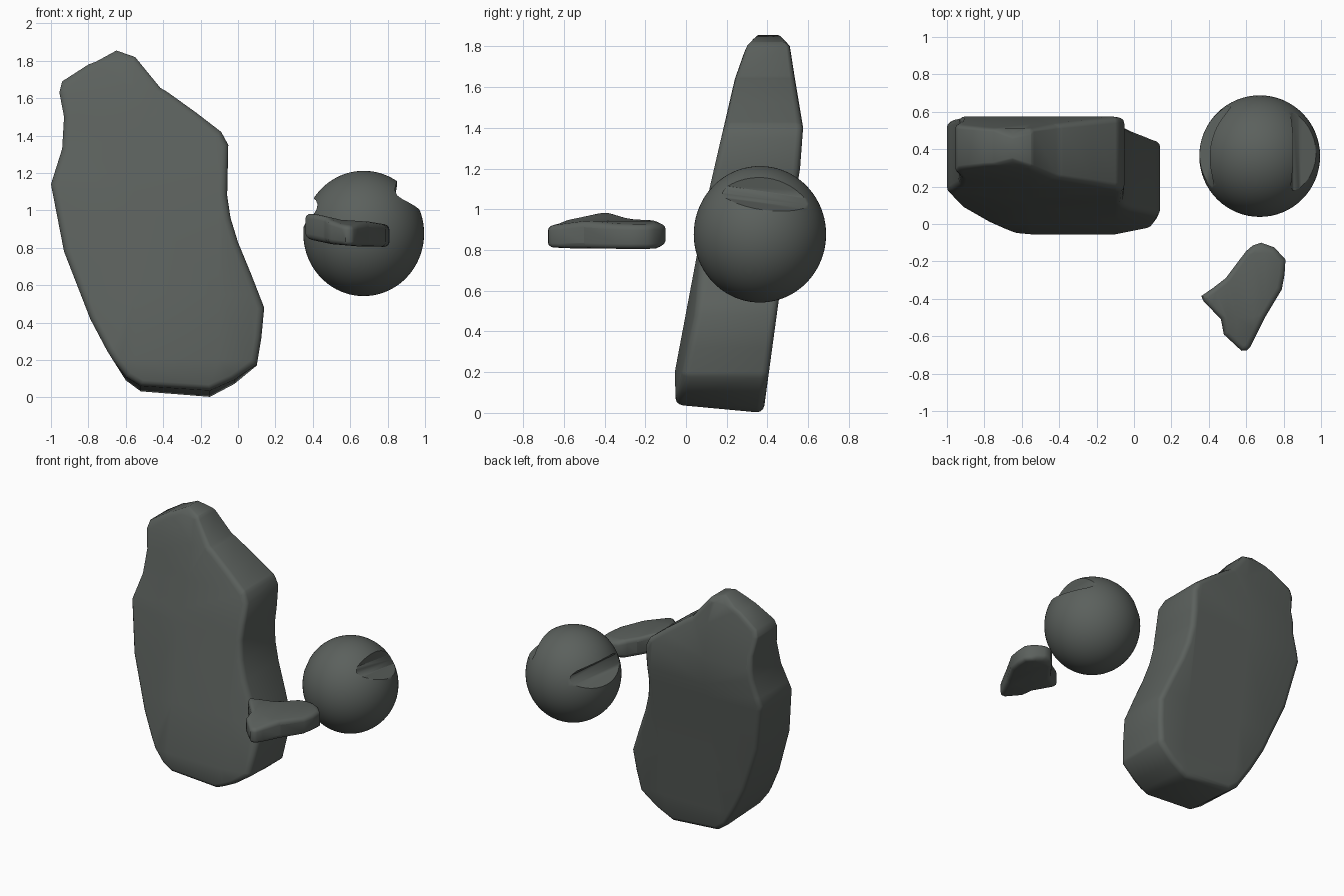
import bpy, bmesh, math
from mathutils import Vector

if "Cube" in bpy.data.objects:
    bpy.data.objects.remove(bpy.data.objects["Cube"])

stone = bpy.data.materials.new("dark_grey_stone")
stone.diffuse_color = (0.105, 0.118, 0.109, 1)
stone.use_nodes = True
stone.node_tree.nodes["Principled BSDF"].inputs["Base Color"].default_value = stone.diffuse_color


def lerp_table(table, v):
    """Piecewise linear lookup in [(key, value), ...]."""
    if v <= table[0][0]:
        return table[0][1]
    for (a, fa), (b, fb) in zip(table, table[1:]):
        if v <= b:
            return fa + (fb - fa) * (v - a) / (b - a)
    return table[-1][1]


def finish(bm, name, angle):
    bmesh.ops.recalc_face_normals(bm, faces=bm.faces)
    mesh = bpy.data.meshes.new(name)
    bm.to_mesh(mesh)
    bm.free()
    ob = bpy.data.objects.new(name, mesh)
    bpy.context.collection.objects.link(ob)
    mesh.materials.append(stone)
    bpy.ops.object.select_all(action='DESELECT')
    ob.select_set(True)
    bpy.context.view_layer.objects.active = ob
    bpy.ops.object.shade_smooth_by_angle(angle=math.radians(angle))
    return ob


def worn_slab(name, outline, depth, bevel, cuts, mapping):
    """Extrude an outline to a slab with worn rims, then bend it by mapping(u, v, t)."""
    bm = bmesh.new()
    base = bm.faces.new([bm.verts.new((u, v, 0)) for u, v in outline])
    ext = bmesh.ops.extrude_face_region(bm, geom=[base])["geom"]
    bmesh.ops.translate(bm, vec=(0, 0, depth),
                        verts=[g for g in ext if isinstance(g, bmesh.types.BMVert)])
    bmesh.ops.recalc_face_normals(bm, faces=bm.faces)
    rims = [e for e in bm.edges if abs(e.verts[0].co.z - e.verts[1].co.z) < 1e-5]
    bmesh.ops.bevel(bm, geom=rims, offset=bevel, segments=3, profile=0.5,
                    affect='EDGES', clamp_overlap=True)
    for axis, c in cuts:
        co, no = Vector((0, 0, 0)), Vector((0, 0, 0))
        co[axis], no[axis] = c, 1
        bmesh.ops.bisect_plane(bm, geom=bm.verts[:] + bm.edges[:] + bm.faces[:],
                               plane_co=co, plane_no=no)
    for v in bm.verts:
        v.co = mapping(v.co.x, v.co.y, v.co.z / depth)
    bmesh.ops.triangulate(bm, faces=[f for f in bm.faces if len(f.verts) > 4])
    return finish(bm, name, 45)


# Tall leaning slab
slab_outline = [
    (-.52, .03), (-.15, 0), (-.02, .07), (.10, .17), (.125, .32), (.14, .48), (.07, .66),
    (0, .83), (-.04, .96), (-.058, 1.08), (-.052, 1.35), (-.09, 1.42), (-.22, 1.52),
    (-.38, 1.635), (-.415, 1.655), (-.55, 1.82), (-.65, 1.855), (-.76, 1.795),
    (-.80, 1.78), (-.94, 1.69), (-.955, 1.63), (-.93, 1.50), (-.94, 1.33), (-1.0, 1.14),
    (-.93, .78), (-.79, .42), (-.70, .25), (-.60, .09)]
slab_front = [(0, -.05), (.2, -.055), (1.1, .115), (1.64, .24), (1.81, .30), (1.86, .34)]
slab_back = [(0, .38), (.55, .455), (1.2, .56), (1.4, .575), (1.64, .535), (1.8, .51), (1.86, .46)]


def slab_map(u, v, t):
    f, b = lerp_table(slab_front, v), lerp_table(slab_back, v)
    # the front turns back slightly at the left edge and the lower right
    f += .09 * max(0, -.55 - u) + .2 * max(0, u + .1) * min(1, max(0, 1.1 - v) * 2)
    v += .04 * (1 - t) * max(0, 1 - v / .2)
    return Vector((u, f + (b - f) * t, v))


worn_slab("tall_slab", slab_outline, .42, .035,
          [(1, c) for c in (.2, .55, 1.1, 1.2, 1.4, 1.64, 1.8)] + [(0, -.55), (0, -.1)],
          slab_map)

# Small flat stone
chip_outline = [
    (.36, -.385), (.425, -.34), (.49, -.29), (.55, -.21), (.60, -.145), (.635, -.115),
    (.68, -.10), (.75, -.125), (.81, -.19), (.805, -.27), (.79, -.35), (.70, -.50),
    (.62, -.66), (.605, -.675), (.575, -.678), (.48, -.59), (.465, -.51), (.37, -.41)]
chip_low = [(.36, .85), (.5, .82), (.64, .808), (.82, .805)]
chip_high = [(.36, .985), (.42, .98), (.55, .95), (.70, .94), (.82, .92)]


def chip_map(u, v, t):
    lo, hi = lerp_table(chip_low, u), lerp_table(chip_high, u)
    hi -= .03 * max(0, -v - .5) / .18 + .3 * max(0, v + .16)
    lo += .4 * max(0, v + .15)
    return Vector((u, v, lo + (hi - lo) * t))


worn_slab("small_flat_stone", chip_outline, .13, .035,
          [(0, c) for c in (.42, .5, .55, .64, .70)] + [(1, -.155), (1, -.5)], chip_map)

# Round boulder
bm = bmesh.new()
bmesh.ops.create_uvsphere(bm, u_segments=64, v_segments=40, radius=1)
for v in bm.verts:
    v.co = Vector((.672 + v.co.x * .323, .363 + v.co.y * .325, .877 + v.co.z * .335))
ball = finish(bm, "round_boulder", 40)

# Notches worn along both sides: (profile, rise along y, drift along y)
notches = {
    "right_notch_cutter": ([(.868, 1.25), (.85, 1.15), (.838, 1.09), (.85, 1.055), (.88, 1.035),
                            (.97, 1.0), (1.2, .90), (1.2, 1.25)], -.14, 0),
    "left_notch_cutter": ([(.2, 1.12), (.40, 1.068), (.44, 1.045), (.458, 1.02), (.455, .99),
                           (.43, .96), (.35, .91), (.2, .83)], -.08, .22)}
for name, (prof, rise, drift) in notches.items():
    bm = bmesh.new()
    ends = [[bm.verts.new((x + drift * (y - .363), y, z + rise * (y - .363))) for x, z in prof]
            for y in (-.2, .9)]
    n = len(prof)
    for i in range(n):
        j = (i + 1) % n
        bm.faces.new((ends[0][i], ends[0][j], ends[1][j], ends[1][i]))
    bm.faces.new(ends[0])
    bm.faces.new(ends[1][::-1])
    cutter = finish(bm, name, 40)
    cutter.hide_render = True
    mod = ball.modifiers.new(name, 'BOOLEAN')
    mod.operation, mod.solver, mod.object = 'DIFFERENCE', 'EXACT', cutter
# Apply the cuts and discard the cutters
bpy.context.view_layer.objects.active = ball
for name in notches:
    bpy.ops.object.modifier_apply(modifier=name)
    bpy.data.objects.remove(bpy.data.objects[name])
bpy.ops.object.select_all(action='DESELECT')
ball.select_set(True)
bpy.ops.object.shade_smooth_by_angle(angle=math.radians(48))
